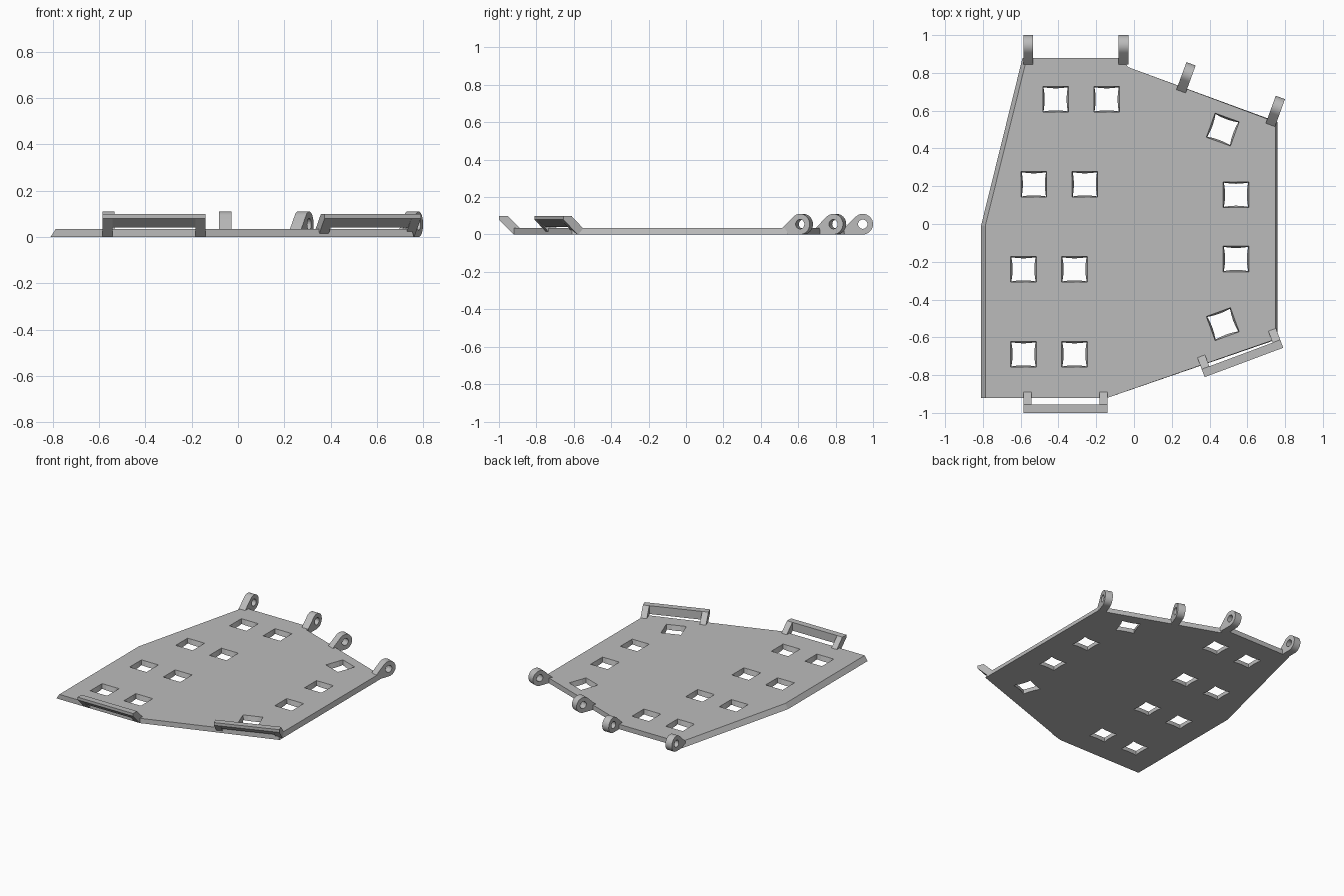
import bpy, bmesh
from math import cos, sin, pi, radians
from mathutils import Matrix, Vector

cube = bpy.data.objects.get("Cube")
if cube:
    bpy.data.objects.remove(cube, do_unlink=True)

grey = bpy.data.materials.new("plain grey")
grey.use_nodes = True
COLOUR = (0.5, 0.5, 0.5, 1)
grey.diffuse_color = COLOUR
grey.node_tree.nodes["Principled BSDF"].inputs["Base Color"].default_value = COLOUR

THICK = 0.035


def loft(bm, rings):
    """Join rings of points into a closed solid."""
    rows = [[bm.verts.new(p) for p in ring] for ring in rings]
    n = len(rows[0])
    bm.faces.new(rows[0][::-1])
    bm.faces.new(rows[-1])
    for a, b in zip(rows, rows[1:]):
        for i in range(n):
            j = (i + 1) % n
            bm.faces.new((a[i], a[j], b[j], b[i]))


def extrude_x(bm, profile, x0, x1):
    """Extrude a profile of (y, z) points along x."""
    loft(bm, [[(x, y, z) for y, z in profile] for x in (x0, x1)])


def finish(name, bm, place=Matrix()):
    bmesh.ops.recalc_face_normals(bm, faces=bm.faces)
    mesh = bpy.data.meshes.new(name)
    bm.to_mesh(mesh)
    bm.free()
    mesh.materials.append(grey)
    ob = bpy.data.objects.new(name, mesh)
    ob.matrix_world = place
    bpy.context.scene.collection.objects.link(ob)
    return ob


def at(x, y, degrees=0):
    return Matrix.Translation((x, y, 0)) @ Matrix.Rotation(radians(degrees), 4, "Z")


def cut(target, cutter):
    bpy.context.view_layer.update()
    mod = target.modifiers.new("opening", "BOOLEAN")
    mod.object = cutter
    mod.solver = "EXACT"
    cutter.hide_render = True
    cutter.hide_set(True)


# Plate with sloping left and right edges
bottom = [(-0.81, -0.92), (-0.14, -0.92), (0.76, -0.61), (0.76, 0.54),
          (-0.03, 0.83), (-0.07, 0.88), (-0.59, 0.88), (-0.81, -0.01)]
top = [(x + (0.023 if x < -0.5 else -0.01 if x > 0.7 else 0), y) for x, y in bottom]
bm = bmesh.new()
loft(bm, [[(x, y, 0) for x, y in bottom], [(x, y, THICK) for x, y in top]])
plate = finish("plate", bm)

# Square openings, with walls that bow inward toward the underside
windows = [(-0.415, 0.66, 0), (-0.145, 0.66, 0), (-0.53, 0.21, 0), (-0.26, 0.21, 0),
           (0.47, 0.5, -20), (0.54, 0.155, 0), (0.54, -0.185, 0), (0.47, -0.53, 20)]
windows += [(x, y, 0) for x in (-0.585, -0.315) for y in (-0.24, -0.69)]


def window_ring(half, bow, z):
    ring = []
    for k in range(4):
        turn = Matrix.Rotation(k * pi / 2, 3, "Z")
        for t in (-1, -0.5, 0, 0.5):
            ring.append(turn @ Vector((half - bow * (1 - t * t), t * half, z)))
    return ring


bm = bmesh.new()
for x, y, angle in windows:
    rings = [window_ring(0.064, 0.006, -0.02), window_ring(0.064, 0.006, 0),
             window_ring(0.068, 0, THICK), window_ring(0.068, 0, 0.06)]
    loft(bm, [[at(x, y, angle) @ p for p in ring] for ring in rings])
cut(plate, finish("window_cutter", bm))

# Hinge lugs: rounded eye on a sloping foot, drilled through
R = 0.055


def circle(r, a0, a1, steps):
    angles = [radians(a0 + (a1 - a0) * i / steps) for i in range(steps + 1)]
    return [(-R + r * cos(a), R + r * sin(a)) for a in angles]


lug_profile = [(-0.155, 0.005), (-0.15, 0.0)] + circle(R, -90, 135, 20) + [(-0.155, THICK)]
for i, (x, y, angle) in enumerate([(-0.56, 1.0, 0), (-0.055, 1.0, 0),
                                   (0.302, 0.848, -20), (0.775, 0.67, -20)]):
    bm = bmesh.new()
    extrude_x(bm, lug_profile, -0.026, 0.026)
    lug = finish(f"hinge_lug_{i + 1}", bm, at(x, y, angle))
    lug.data.shade_smooth()
    lug.data.set_sharp_from_angle(angle=radians(30))
    bm = bmesh.new()
    extrude_x(bm, circle(0.025, 0, 345, 23), -0.1, 0.1)
    cut(lug, finish(f"pin_cutter_{i + 1}", bm, at(x, y, angle)))

# Slanted handles: a long bar between two short arms
arm = [(0, 0.1), (0, 0.08), (0.08, 0), (0.115, 0), (0.115, 0.03), (0.045, 0.1)]
bar = [(0, 0.1), (0, 0.08), (0.045, 0.04), (0.045, 0.1)]
HALF = 0.222
for i, (x, y, angle) in enumerate([(-0.3625, -1.0, 0), (0.582, -0.733, 20.5)]):
    bm = bmesh.new()
    extrude_x(bm, arm, -HALF, -HALF + 0.043)
    extrude_x(bm, bar, -HALF + 0.043, HALF - 0.043)
    extrude_x(bm, arm, HALF - 0.043, HALF)
    finish(f"handle_{i + 1}", bm, at(x, y, angle))
